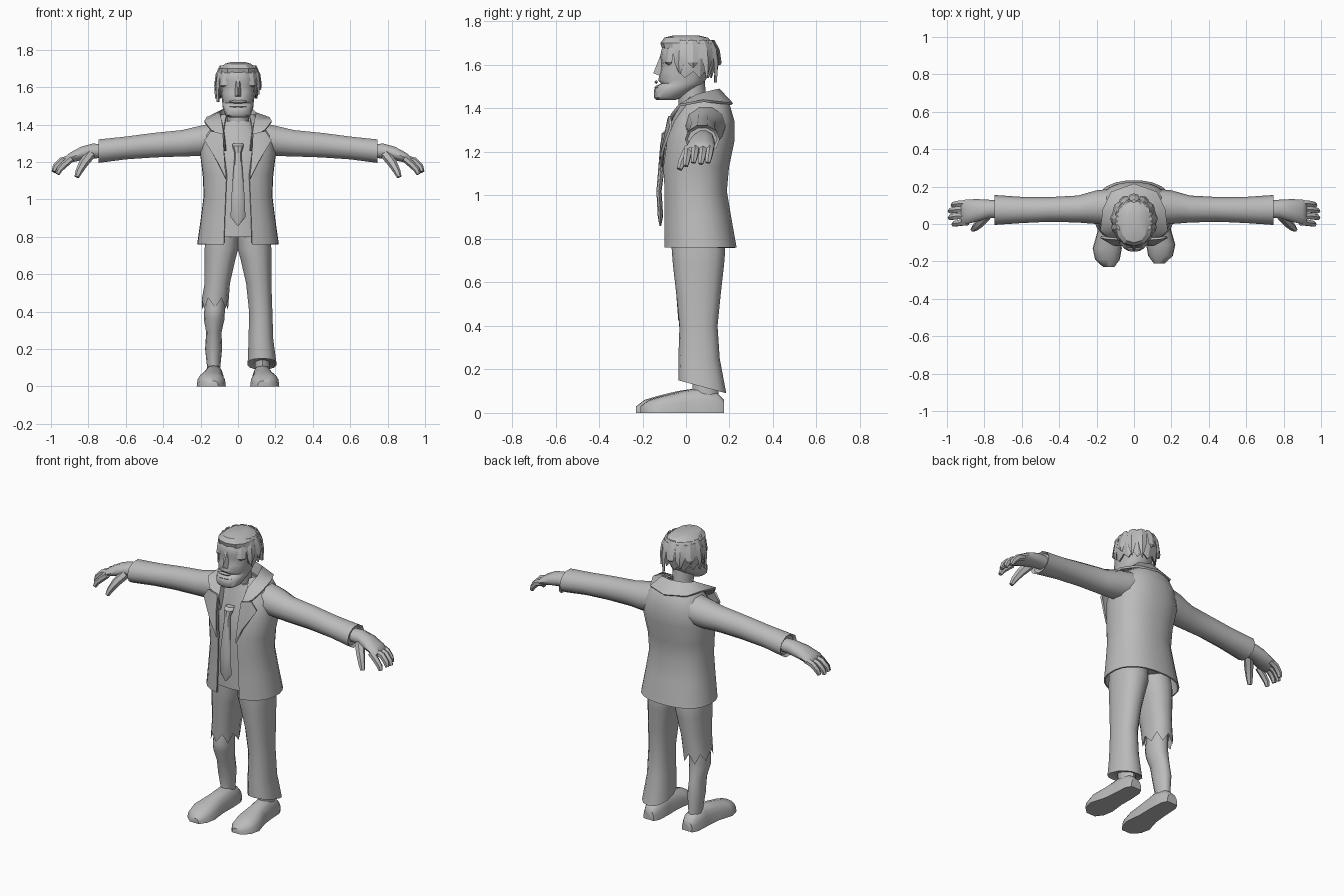
import bpy, bmesh, math
from mathutils import Vector

grey = bpy.data.materials.new("plain_grey")
grey.diffuse_color = (0.5, 0.5, 0.5, 1)


def finish(name, bm, angle=50, thick=0):
    """Turn a bmesh into a grey object, smooth except at sharp edges."""
    bmesh.ops.recalc_face_normals(bm, faces=bm.faces)
    for f in bm.faces:
        f.smooth = True
    for e in bm.edges:
        e.smooth = len(e.link_faces) == 2 and e.calc_face_angle(0) < math.radians(angle)
    me = bpy.data.meshes.new(name)
    bm.to_mesh(me)
    bm.free()
    me.materials.append(grey)
    ob = bpy.data.objects.new(name, me)
    bpy.context.collection.objects.link(ob)
    if thick:
        m = ob.modifiers.new("thickness", 'SOLIDIFY')
        m.thickness, m.offset = thick, 0
    return ob


def loft(name, rings, closed=True, cap=True, angle=50, thick=0):
    bm = bmesh.new()
    rows = [[bm.verts.new(p) for p in r] for r in rings]
    n = len(rows[0])
    for a, b in zip(rows, rows[1:]):
        for i in range(n if closed else n - 1):
            j = (i + 1) % n
            bm.faces.new((a[i], a[j], b[j], b[i]))
    if cap and closed:
        bm.faces.new(rows[0])
        bm.faces.new(rows[-1])
    return finish(name, bm, angle, thick)


def spow(v, p):
    return math.copysign(abs(v) ** p, v)


def ring(z, x0, x1, y0, y1, n=14, edge=0, tilt=0, jag=0, p=0.85):
    """Horizontal rounded ring; edge leaves a front opening of that half width."""
    cx, cy, rx, ry = (x0 + x1) / 2, (y0 + y1) / 2, (x1 - x0) / 2, (y1 - y0) / 2
    g = math.asin((edge / rx) ** (1 / p)) if edge else 0
    out = []
    for i in range(n):
        t = i / (n - 1) if edge else i / n
        a = -math.pi / 2 + g + t * (2 * math.pi - 2 * g)
        y = cy + ry * spow(math.sin(a), p)
        out.append((cx + rx * spow(math.cos(a), p), y,
                    z + tilt * (y - cy) + jag * (i % 2)))
    return out


def xring(x, zc, yc, rz, ry, n=10):
    """Ring across the arm."""
    return [(x, yc + ry * math.cos(2 * math.pi * i / n),
             zc + rz * math.sin(2 * math.pi * i / n)) for i in range(n)]


def tube(name, pts, radii, n=6):
    pts = [Vector(p) for p in pts]
    rings = []
    for i, p in enumerate(pts):
        t = (pts[min(i + 1, len(pts) - 1)] - pts[max(i - 1, 0)]).normalized()
        u = t.cross(Vector((0, 1, 0.01))).normalized()
        v = t.cross(u)
        rings.append([p + radii[i] * (u * math.cos(2 * math.pi * k / n) +
                                      v * math.sin(2 * math.pi * k / n)) for k in range(n)])
    return loft(name, rings)


# Open jacket
loft("jacket", [ring(z, -rx, rx, y0, y1, 22, e) for z, rx, y0, y1, e in (
    (.76, .215, -.10, .23, .075), (.90, .195, -.10, .205, .07), (1.02, .18, -.10, .185, .065),
    (1.13, .185, -.105, .195, .06), (1.25, .20, -.09, .22, .075), (1.34, .185, -.06, .22, .08),
    (1.41, .14, -.02, .20, .07), (1.45, .085, 0, .17, .06))], closed=False, thick=.008)

# Shirt under the jacket
loft("shirt", [ring(z, -rx, rx, y0, y1, 18) for z, rx, y0, y1 in (
    (.80, .165, -.085, .17), (1.0, .155, -.085, .165), (1.13, .16, -.09, .175),
    (1.25, .165, -.075, .19), (1.34, .14, -.05, .18), (1.42, .075, -.03, .12))])

# Tie with knot
loft("tie", [ring(z, -w, w, y0, y1, 8, p=1) for z, w, y0, y1 in (
    (.86, .004, -.122, -.114), (.905, .04, -.13, -.105), (1.02, .035, -.136, -.112),
    (1.24, .018, -.118, -.085), (1.25, .019, -.115, -.08), (1.285, .031, -.112, -.07),
    (1.30, .027, -.095, -.05))], angle=35)

# Turned collar around the neck
inner = [(.08, -.075, 1.33), (.09, -.03, 1.415), (.10, .05, 1.46), (.075, .13, 1.48), (0, .155, 1.485)]
outer = [(.145, -.065, 1.37), (.18, -.03, 1.415), (.165, .08, 1.435), (.12, .17, 1.425), (0, .212, 1.42)]


def flip(row):
    return row + [(-x, y, z) for x, y, z in row[-2::-1]]


low = [(x * .85, y, z - .07) for x, y, z in inner]
loft("collar", [flip(low), flip(inner), flip(outer)], closed=False, angle=60, thick=.012)

# Trousers: full left leg with slanted hem, torn right leg
upper = ((.84, -.01, .17, -.07, .17), (.74, -.005, .18, -.065, .18), (.68, .012, .18, -.06, .175),
         (.55, .042, .18, -.045, .16))
left = [ring(*r) for r in upper] + [ring(*r) for r in (
    (.40, .058, .185, -.03, .145), (.25, .055, .19, -.035, .155))]
left += [ring(.12, .05, .207, -.035, .185, tilt=-.27), ring(.13, .062, .195, -.023, .173, tilt=-.27)]
loft("left_trouser_leg", left)
right = [ring(z, -x1, -x0, y0, y1) for z, x0, x1, y0, y1 in upper]
right += [ring(.41, -.195, -.052, -.035, .15, jag=.055, tilt=-.1),
          ring(.45, -.18, -.065, -.02, .135, jag=.05)]
loft("right_trouser_leg", right)

# Bare right shin and left ankle
loft("bare_shin", [ring(*r, n=12, p=1) for r in (
    (.50, -.17, -.07, -.01, .13), (.41, -.18, -.07, -.033, .12), (.36, -.183, -.072, -.025, .12),
    (.29, -.17, -.088, 0, .135), (.20, -.176, -.085, .02, .148), (.10, -.165, -.095, .04, .145),
    (.04, -.17, -.09, .03, .15))])
loft("left_ankle", [ring(z, .09, .17, .03, .15, 10, p=1) for z in (.04, .2)])


def shoe_ring(y, x, w, h, n=9):
    return [(x + w * spow(math.cos(math.pi * i / (n - 1)), .8), y,
             h * max(0, math.sin(math.pi * i / (n - 1))) ** .75) for i in range(n)]


for s, side in ((1, "left"), (-1, "right")):
    # Shoe
    dy = .02 if s > 0 else 0
    loft(side + "_shoe", [shoe_ring(y + (dy if y < 0 else 0), s * x, w, h) for y, x, w, h in (
        (.175, .13, .035, .06), (.14, .13, .052, .095), (.06, .13, .056, .115),
        (-.04, .135, .06, .10), (-.13, .143, .078, .078), (-.19, .142, .066, .06),
        (-.23, .135, .03, .03))])

    # Sleeve with open cuff
    loft(side + "_sleeve", [xring(s * x, *r) for x, *r in (
        (.09, 1.33, .09, .09, .10), (.20, 1.313, .09, .085, .09), (.30, 1.30, .08, .074, .072),
        (.45, 1.29, .078, .069, .066), (.60, 1.275, .075, .064, .07), (.745, 1.258, .075, .066, .08),
        (.73, 1.258, .075, .054, .068))])

    # Palm, four fingers and thumb
    loft(side + "_palm", [xring(s * x, *r) for x, *r in (
        (.70, 1.26, .08, .038, .045), (.78, 1.258, .08, .042, .05), (.84, 1.245, .073, .038, .06),
        (.90, 1.222, .065, .028, .066), (.925, 1.21, .063, .017, .06))])
    for k, (y, reach, drop) in enumerate(((.112, -.015, 0), (.08, 0, .005), (.045, 0, 0), (.01, -.02, .015))):
        tube(f"{side}_finger_{k + 1}", [(s * .89, y, 1.22), (s * (.945 + reach), y - .003, 1.205 - drop),
             (s * (.975 + reach), y - .008, 1.175 - drop), (s * (.985 + reach), y - .012, 1.15 - drop)],
             (.019, .019, .017, .012))
    tube(side + "_thumb", [(s * .79, .045, 1.24), (s * .825, .005, 1.195),
         (s * .85, -.02, 1.15), (s * .862, -.03, 1.12)], (.028, .025, .019, .013))

    # Notched lapel
    bm = bmesh.new()
    bm.faces.new([bm.verts.new((s * x, y, z)) for x, y, z in (
        (.065, -.113, 1.11), (.11, -.11, 1.20), (.178, -.07, 1.315), (.145, -.075, 1.365),
        (.08, -.08, 1.35), (.075, -.10, 1.25))])
    bmesh.ops.triangulate(bm, faces=bm.faces)
    finish(side + "_lapel", bm, thick=.012)

# Neck and head with heavy jaw
loft("neck", [ring(z, -.058, .058, y0, y1, 12, p=1) for z, y0, y1 in ((1.36, -.03, .10), (1.54, -.04, .085))])
loft("head", [ring(z, -rx, rx, y0, y1, 16) for z, rx, y0, y1 in (
    (1.438, .045, -.135, -.05), (1.45, .068, -.148, -.02), (1.485, .08, -.148, .04),
    (1.505, .084, -.135, .07), (1.515, .084, -.115, .08), (1.53, .085, -.128, .09),
    (1.57, .09, -.118, .11), (1.61, .093, -.112, .12), (1.635, .094, -.12, .12),
    (1.68, .088, -.11, .11), (1.715, .06, -.08, .08))])
for z in (1.497, 1.522):
    loft("lip", [[(x, -.128 - r + r * math.cos(a), z + r * math.sin(a)) for a in (0, 1.57, 3.14, 4.71)]
                 for x, r in ((-.045, .003), (-.02, .009), (.02, .009), (.045, .003))])
bm = bmesh.new()
for p in ((-.02, -.11, 1.545), (.02, -.11, 1.545), (0, -.15, 1.562), (-.009, -.115, 1.65), (.009, -.115, 1.65)):
    bm.verts.new(p)
bmesh.ops.convex_hull(bm, input=bm.verts)
finish("nose", bm, 30)

# Hair: crown, back shell and hanging locks
loft("hair_crown", [ring(z, -rx, rx, y0, y1, 12) for z, rx, y0, y1 in (
    (1.675, .104, -.11, .135), (1.70, .10, -.118, .13), (1.725, .07, -.10, .10), (1.735, .035, -.06, .06))],
    angle=25)
loft("hair_back", [ring(1.57, -.10, .10, -.09, .115, 15, .093, jag=-.03),
                   ring(1.63, -.115, .115, -.10, .14, 15, .098),
                   ring(1.70, -.098, .098, -.105, .13, 15, .08)], closed=False, angle=25, thick=.008)
for k, deg in enumerate((-48, -22, 5, 35, 62, 90, 118, 145, 175, 202, 228)):
    a = math.radians(deg)
    tip = (1.60, 1.56, 1.585, 1.54, 1.52)[k % 5]
    rows = []
    for z, r, w in ((1.715, .80, .02), (1.67, .99, .028), (1.61, 1.06, .024), (tip, 1.02, .002)):
        c = Vector((.113 * r * math.cos(a), .02 + .128 * r * math.sin(a), z))
        t = Vector((-math.sin(a), math.cos(a), 0)) * w
        o = Vector((math.cos(a), math.sin(a), 0)) * .008
        rows.append([c - t, c + o, c + t, c - o])
    loft("hair_lock", rows, angle=25)
